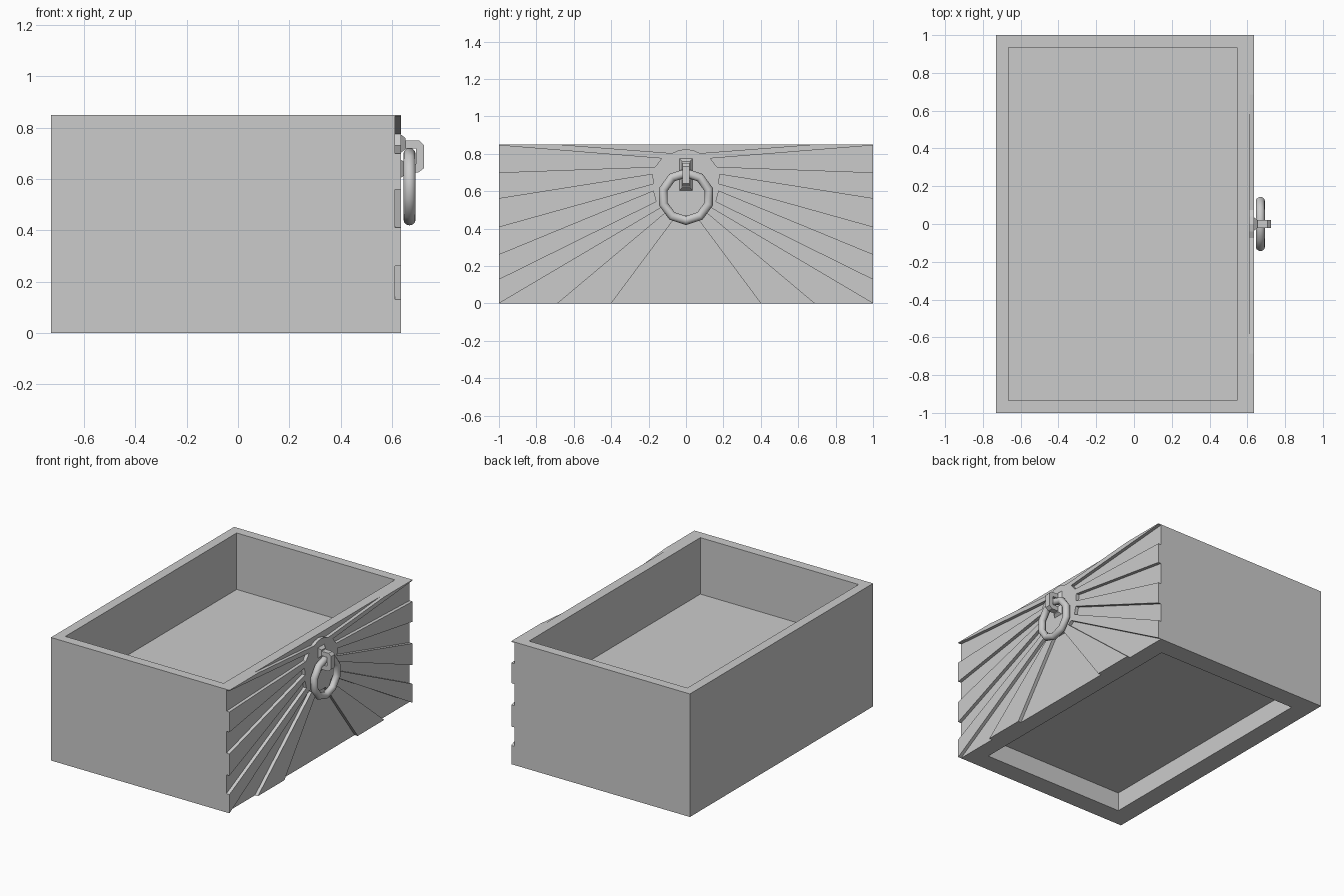
import bpy, bmesh, math
from mathutils import Matrix

if "Cube" in bpy.data.objects:
    bpy.data.objects.remove(bpy.data.objects["Cube"])


def make_object(name, bm):
    bmesh.ops.recalc_face_normals(bm, faces=bm.faces[:])
    mesh = bpy.data.meshes.new(name)
    bm.to_mesh(mesh)
    bm.free()
    obj = bpy.data.objects.new(name, mesh)
    bpy.context.collection.objects.link(obj)
    return obj


def prism(name, points, vec):
    """Extrude a flat outline of 3D points along vec."""
    bm = bmesh.new()
    face = bm.faces.new([bm.verts.new(p) for p in points])
    ext = bmesh.ops.extrude_face_region(bm, geom=[face])
    moved = [g for g in ext["geom"] if isinstance(g, bmesh.types.BMVert)]
    bmesh.ops.translate(bm, verts=moved, vec=vec)
    return make_object(name, bm)


def box(name, x0, x1, y, z0, z1):
    pts = [(x0, -y, z0), (x1, -y, z0), (x1, y, z0), (x0, y, z0)]
    return prism(name, pts, (0, 0, z1 - z0))


def cut(target, cutter):
    mod = target.modifiers.new(cutter.name, 'BOOLEAN')
    mod.operation = 'DIFFERENCE'
    mod.solver = 'EXACT'
    mod.object = cutter
    bpy.context.view_layer.objects.active = target
    bpy.ops.object.modifier_apply(modifier=mod.name)
    bpy.data.objects.remove(cutter)


# drawer body, hollow above and recessed underneath
body = box("drawer_body", -0.73, 0.635, 1.0, 0, 0.85)
cut(body, box("inside_cutter", -0.665, 0.545, 0.935, 0.46, 1.0))
cut(body, box("underside_cutter", -0.595, 0.495, 0.866, -0.1, 0.13))


# sunburst grooves on the face: inner end, outer end of each border line (y, z)
def past(inner, outer):
    return tuple(o + 0.1 * (o - i) for i, o in zip(inner, outer))


def groove(points):
    pts = [(0.612, y, z) for y, z in points]
    cut(body, prism("groove_cutter", pts, (0.1, 0, 0)))


side_rays = [
    ((0.13, 0.775), (1, 0.845), (0.165, 0.73), (1, 0.70)),
    ((0.18, 0.69), (1, 0.56), (0.175, 0.64), (1, 0.41)),
    ((0.175, 0.60), (1, 0.26), (0.16, 0.545), (1, 0.13)),
    ((0.128, 0.515), (1, 0), (0.10, 0.495), (0.69, 0)),
]
for a, b, c, d in side_rays:
    for s in (1, -1):
        groove([(s * y, z) for y, z in (a, past(a, b), past(c, d), c)])
groove([(-0.765, 0.856), (-0.075, 0.803), (-0.04, 0.818), (0, 0.825),
        (0.04, 0.818), (0.075, 0.803), (0.765, 0.856)])
groove([(-0.435, -0.047), (-0.05, 0.47), (0.05, 0.47), (0.435, -0.047)])

# staple that holds the ring
outline = [(0.63, 0.75), (0.707, 0.75), (0.725, 0.733), (0.725, 0.642),
           (0.703, 0.625), (0.63, 0.625), (0.63, 0.658), (0.694, 0.658),
           (0.694, 0.719), (0.63, 0.719)]
prism("handle_staple", [(x, -0.02, z) for x, z in outline], (0, 0.04, 0))

# flared feet of the staple
for name, z in (("upper_foot", 0.738), ("lower_foot", 0.64)):
    bm = bmesh.new()
    bmesh.ops.create_cone(
        bm, cap_ends=True, segments=4, radius1=0.038 * math.sqrt(2),
        radius2=0.021 * math.sqrt(2), depth=0.022,
        matrix=Matrix.Translation((0.643, 0, z))
        @ Matrix.Rotation(math.pi / 2, 4, 'Y')
        @ Matrix.Rotation(math.pi / 4, 4, 'Z'))
    make_object(name, bm)

# pull ring
bpy.ops.mesh.primitive_torus_add(
    major_segments=10, minor_segments=12, major_radius=0.127, minor_radius=0.024,
    location=(0.669, 0, 0.57), rotation=(0, math.pi / 2, 0))
ring = bpy.context.object
ring.name = "pull_ring"
bpy.ops.object.shade_smooth_by_angle(angle=math.radians(40))
